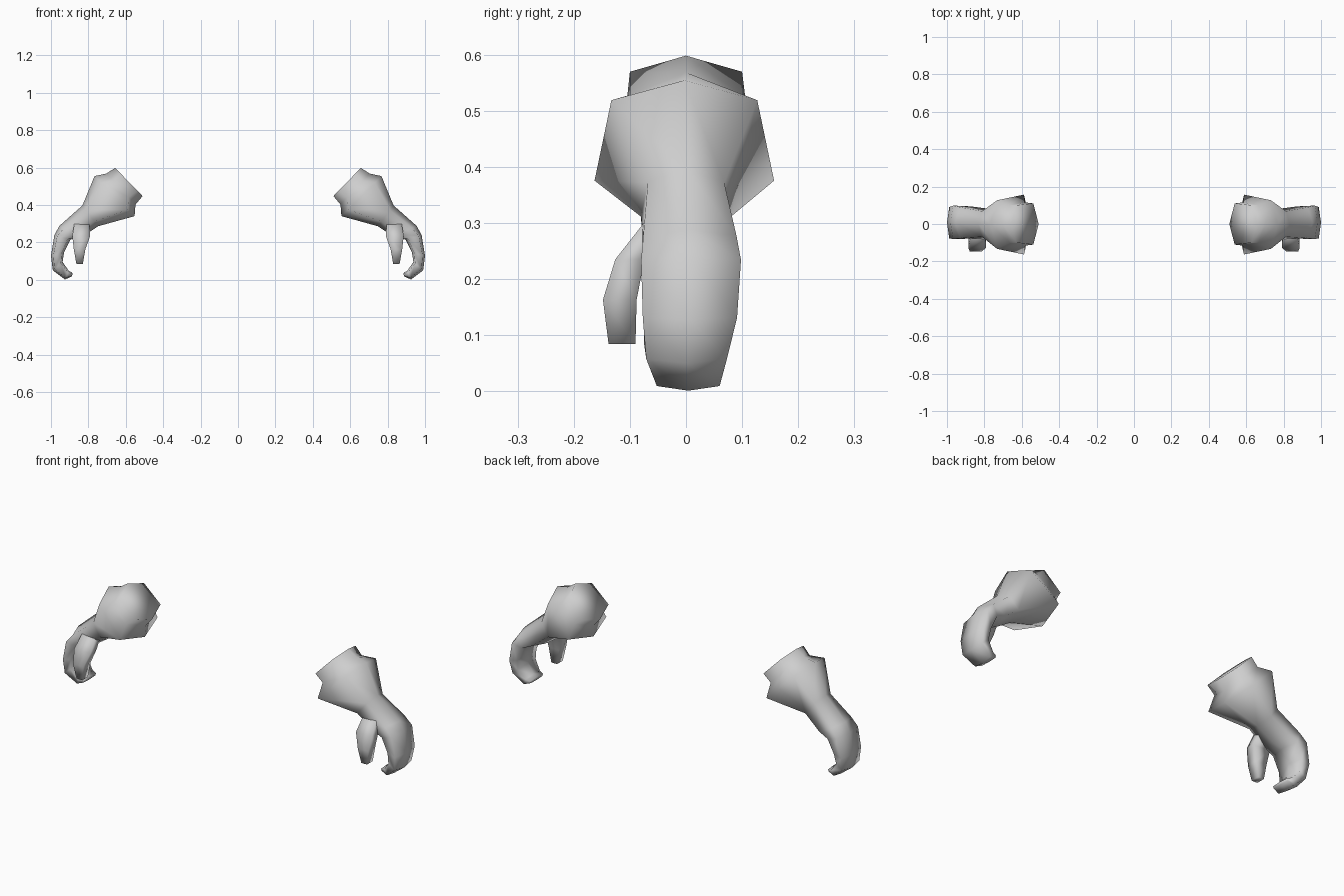
import bpy, bmesh
from mathutils import Vector

if "Cube" in bpy.data.objects:
    bpy.data.objects.remove(bpy.data.objects["Cube"])

skin = bpy.data.materials.new("plain grey")
skin.diffuse_color = (0.62, 0.62, 0.62, 1)
skin.use_nodes = True
skin.node_tree.nodes["Principled BSDF"].inputs["Base Color"].default_value = skin.diffuse_color


def hexagon(outer, inner, y_mid, w_out, w_in, f):
    """Six-sided section between an outer and an inner (x, z) point."""
    o, i = Vector((outer[0], 0, outer[1])), Vector((inner[0], 0, inner[1]))
    mid, half = (o + i) / 2, (o - i) / 2
    offsets = [(1, 0), (f, w_out), (-f, w_in), (-1, 0), (-f, -w_in), (f, -w_out)]
    return [mid + half * k + Vector((0, y_mid + y, 0)) for k, y in offsets]


def rectangle(c, hx, hy):
    """Four-sided section round a centre."""
    return [Vector((c[0] + sx * hx, c[1] + sy * hy, c[2]))
            for sx, sy in ((-1, -1), (1, -1), (1, 1), (-1, 1))]


def loft(name, rings):
    """Skin the sections, cap both ends, smooth and mirror across x."""
    bm = bmesh.new()
    loops = [[bm.verts.new(p) for p in ring] for ring in rings]
    n = len(loops[0])
    for a, b in zip(loops, loops[1:]):
        for k in range(n):
            bm.faces.new((a[k], a[(k + 1) % n], b[(k + 1) % n], b[k]))
    bm.faces.new(loops[0])
    bm.faces.new(loops[-1])
    bmesh.ops.recalc_face_normals(bm, faces=bm.faces)
    for face in bm.faces:
        face.smooth = True
    mesh = bpy.data.meshes.new(name)
    bm.to_mesh(mesh)
    bm.free()
    mesh.materials.append(skin)
    obj = bpy.data.objects.new(name, mesh)
    bpy.context.collection.objects.link(obj)
    mirror = obj.modifiers.new("other side", 'MIRROR')
    mirror.use_mirror_merge = False
    return obj


# Arm stub, flared cuff, wrist, palm and curled fingers in one skin
loft("cuff_and_hand", [
    hexagon((0.657, 0.598), (0.510, 0.447), 0.00, 0.100, 0.110, 0.62),   # arm end
    hexagon((0.703, 0.568), (0.548, 0.402), 0.00, 0.100, 0.116, 0.52),   # arm neck
    hexagon((0.767, 0.554), (0.553, 0.340), -0.003, 0.130, 0.160, 0.67), # cuff rim
    hexagon((0.832, 0.397), (0.748, 0.286), 0.00, 0.068, 0.080, 0.55),   # wrist
    hexagon((0.955, 0.288), (0.830, 0.232), 0.007, 0.083, 0.085, 0.60),  # knuckles
    hexagon((0.982, 0.238), (0.895, 0.215), 0.009, 0.089, 0.088, 0.65),
    hexagon((1.000, 0.128), (0.930, 0.145), 0.007, 0.084, 0.082, 0.65),  # fingers
    hexagon((0.990, 0.050), (0.938, 0.095), 0.001, 0.072, 0.076, 0.65),
    hexagon((0.925, 0.001), (0.905, 0.048), 0.004, 0.056, 0.060, 0.65),
    hexagon((0.888, 0.018), (0.884, 0.036), 0.004, 0.050, 0.052, 0.65),  # tips
])

# Thumb hanging in front of the palm
loft("thumb", [
    rectangle((0.835, -0.050, 0.300), 0.040, 0.025),
    rectangle((0.838, -0.100, 0.235), 0.048, 0.026),
    rectangle((0.847, -0.118, 0.163), 0.031, 0.030),
    rectangle((0.847, -0.114, 0.084), 0.017, 0.024),
])
